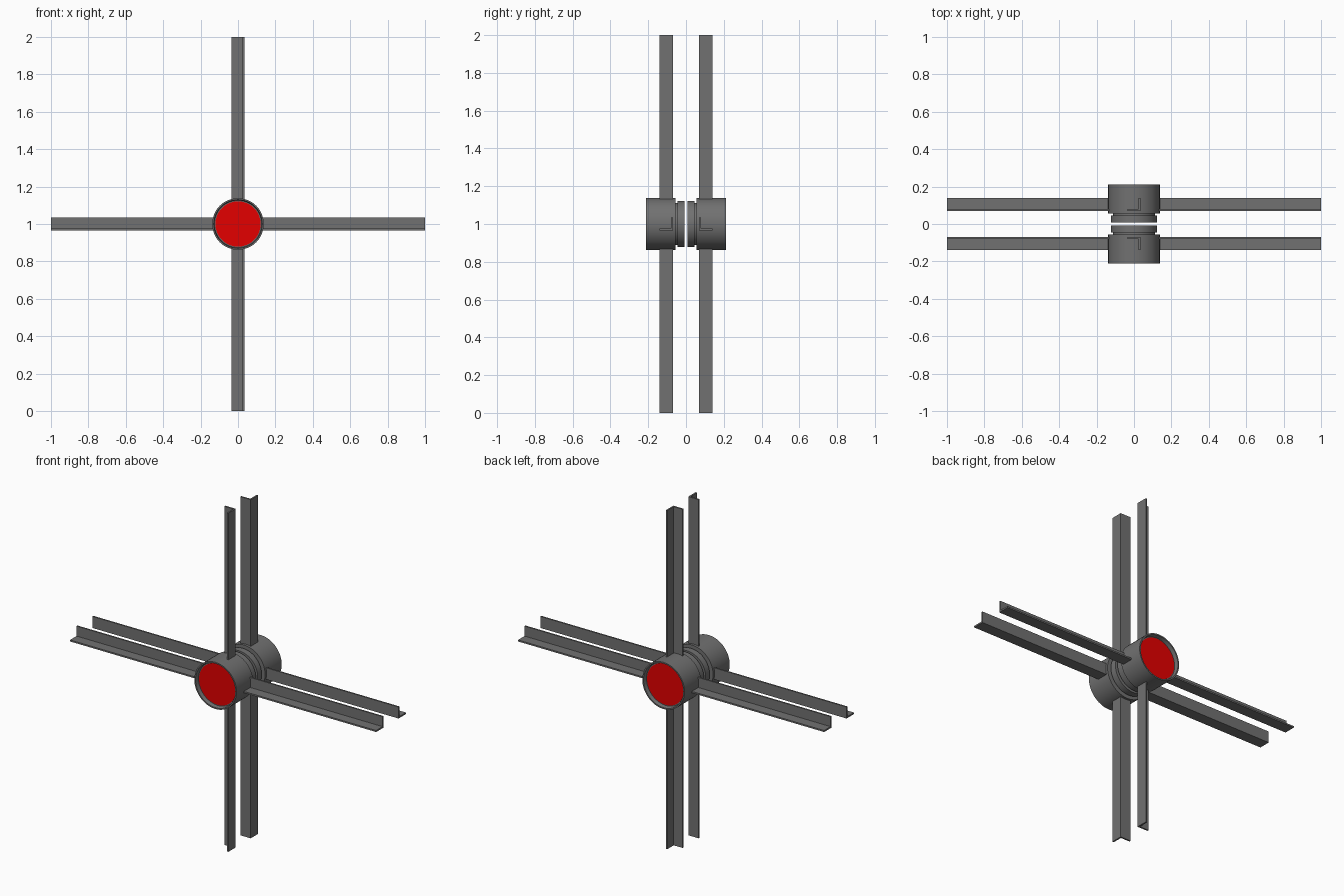
import bpy, bmesh
from math import sin, cos, pi

if "Cube" in bpy.data.objects:
    bpy.data.objects.remove(bpy.data.objects["Cube"])

N = 48      # sides of round parts
ZC = 1.0    # axle height

red = bpy.data.materials.new("red")
red.diffuse_color = (0.77, 0.0, 0.0, 1)
red.use_nodes = True
red.node_tree.nodes["Principled BSDF"].inputs["Base Color"].default_value = red.diffuse_color
dark = bpy.data.materials.new("dark_grey")
dark.diffuse_color = (0.165, 0.165, 0.165, 1)
dark.use_nodes = True
dark.node_tree.nodes["Principled BSDF"].inputs["Base Color"].default_value = dark.diffuse_color


def finish(bm, name, smooth=False, mat=dark):
    bmesh.ops.recalc_face_normals(bm, faces=bm.faces)
    mesh = bpy.data.meshes.new(name)
    bm.to_mesh(mesh)
    bm.free()
    mesh.materials.append(mat)
    ob = bpy.data.objects.new(name, mesh)
    bpy.context.collection.objects.link(ob)
    if smooth:
        bpy.ops.object.select_all(action='DESELECT')
        ob.select_set(True)
        bpy.context.view_layer.objects.active = ob
        bpy.ops.object.shade_smooth_by_angle()
    return ob


def lathe(name, profile, side, mat=dark):
    """Turn (radius, y) points about the y axis at axle height, capping both ends."""
    bm = bmesh.new()
    rings = [[bm.verts.new((r * cos(2 * pi * i / N), side * y, ZC + r * sin(2 * pi * i / N)))
              for i in range(N)] for r, y in profile]
    for a, b in zip(rings, rings[1:]):
        for i in range(N):
            j = (i + 1) % N
            bm.faces.new((a[i], a[j], b[j], b[i]))
    bm.faces.new(rings[0])
    bm.faces.new(rings[-1])
    return finish(bm, name, True, mat)


def extrude_profile(name, start, end):
    """Bridge two matching outlines into a closed bar."""
    bm = bmesh.new()
    a = [bm.verts.new(p) for p in start]
    b = [bm.verts.new(p) for p in end]
    n = len(a)
    for i in range(n):
        j = (i + 1) % n
        bm.faces.new((a[i], a[j], b[j], b[i]))
    bm.faces.new(a)
    bm.faces.new(b)
    return finish(bm, name)


# L section: (offset across the bar, distance from the centre plane)
O, T, Y0, Y1 = 0.034, 0.009, 0.07, 0.139
angle = [(-O, Y0), (-O, Y1), (-O + T, Y1), (-O + T, Y0 + T), (O, Y0 + T), (O, Y0)]

for label, s in (("front", -1), ("back", 1)):
    # hub: inner flange, groove, drum and recessed face
    lathe(label + "_hub", [(0.123, 0.008), (0.123, 0.046), (0.112, 0.046), (0.112, 0.056),
                           (0.138, 0.056), (0.138, 0.211), (0.130, 0.211), (0.126, 0.188)], s)
    # red lens sitting in the recess
    lathe(label + "_lens", [(0.121, 0.184), (0.121, 0.191)], s, red)
    # crossing angle-iron bars
    extrude_profile(label + "_horizontal_bar",
                    [(-1, s * y, ZC + o) for o, y in angle],
                    [(1, s * y, ZC + o) for o, y in angle])
    extrude_profile(label + "_vertical_bar",
                    [(-o, s * y, 0) for o, y in angle],
                    [(-o, s * y, 2) for o, y in angle])
